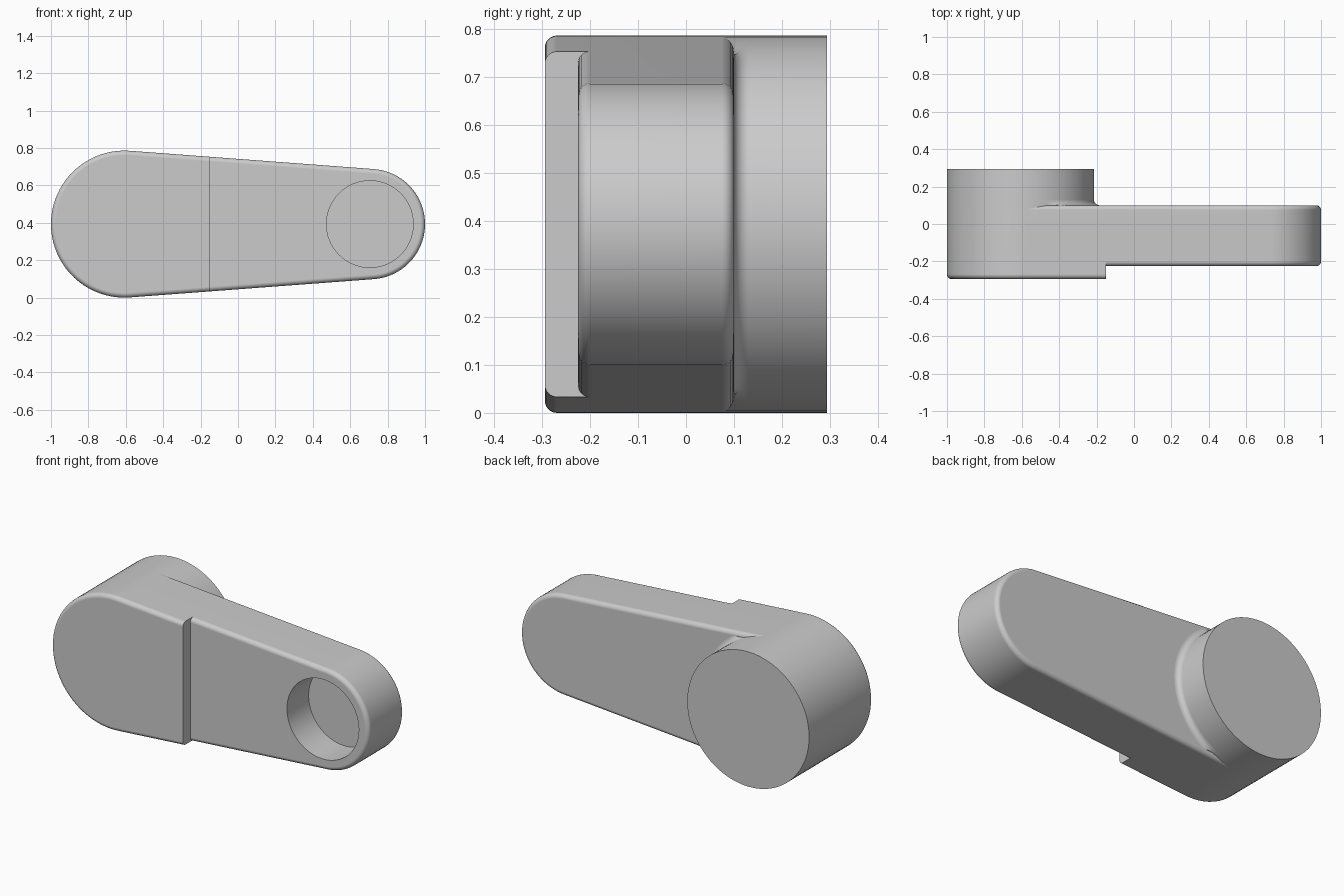
import bpy, bmesh
from math import acos, cos, sin, pi, radians
from mathutils import Vector

cube = bpy.data.objects.get("Cube")
if cube:
    bpy.data.objects.remove(cube)

# Main dimensions: a big round end and a small round end joined by tangents
BIG_X, BIG_R = -0.607, 0.393
TIP_X, TIP_R = 0.705, 0.295
MID_Z = 0.393
BACK, ARM_FRONT, ARM_BACK = 0.294, -0.225, 0.1
STEP_X = -0.15
ROUND, FILLET = 0.025, 0.03
TANGENT = acos((BIG_R - TIP_R) / (TIP_X - BIG_X))
ARC, STEPS = 40, 6

grey = bpy.data.materials.new("plain grey")
grey.use_nodes = True
grey.diffuse_color = (0.6, 0.6, 0.6, 1)
grey.node_tree.nodes["Principled BSDF"].inputs["Base Color"].default_value = (0.6, 0.6, 0.6, 1)


def arc(cx, radius, start, end, y):
    """Points on an arc facing the front; radius is a function of angle."""
    angles = [start + (end - start) * i / ARC for i in range(ARC + 1)]
    return [Vector((cx + radius(a) * cos(a), y, MID_Z + radius(a) * sin(a))) for a in angles]


def teardrop(y, inset):
    return (arc(BIG_X, lambda a: BIG_R - inset, TANGENT, 2 * pi - TANGENT, y)
            + arc(TIP_X, lambda a: TIP_R - inset, -TANGENT, TANGENT, y))


def boss_ring(y, flare):
    # The flare stays within the rounded back edge of the arm
    def flared(a):
        limit = (BIG_R - ROUND) / cos(TANGENT - abs(a))
        return min(BIG_R + flare, max(BIG_R, limit))
    left = arc(BIG_X, lambda a: BIG_R, TANGENT, 2 * pi - TANGENT, y)
    return left + arc(BIG_X, flared, -TANGENT, TANGENT, y)[1:-1]


def rounded_edge(y, direction):
    """Levels (y, inset) of a quarter round starting on the flat face at y."""
    turns = [pi / 2 * i / STEPS for i in range(STEPS + 1)]
    return [(y + direction * ROUND * (1 - cos(t)), ROUND * (1 - sin(t))) for t in turns]


def loft(rings):
    bm = bmesh.new()
    loops = [[bm.verts.new(p) for p in ring] for ring in rings]
    n = len(loops[0])
    for a, b in zip(loops, loops[1:]):
        for i in range(n):
            bm.faces.new((a[i], a[(i + 1) % n], b[(i + 1) % n], b[i]))
    bm.faces.new(loops[0])
    bm.faces.new(loops[-1])
    bmesh.ops.recalc_face_normals(bm, faces=bm.faces)
    return bm


def make_object(name, bm):
    mesh = bpy.data.meshes.new(name)
    bm.to_mesh(mesh)
    bm.free()
    mesh.materials.append(grey)
    obj = bpy.data.objects.new(name, mesh)
    bpy.context.collection.objects.link(obj)
    return obj


def activate(obj):
    bpy.ops.object.select_all(action='DESELECT')
    obj.select_set(True)
    bpy.context.view_layer.objects.active = obj


def finish(obj):
    activate(obj)
    bpy.ops.object.shade_smooth_by_angle(angle=radians(35))
    weighted = obj.modifiers.new("flat_face_normals", 'WEIGHTED_NORMAL')
    weighted.keep_sharp = True


# Arm with both edges rounded
levels = rounded_edge(ARM_FRONT, 1) + rounded_edge(ARM_BACK, -1)[::-1]
arm = make_object("arm", loft([teardrop(y, d) for y, d in levels]))

# Blind round socket in the tip
DEPTH = 0.2
bm = bmesh.new()
bmesh.ops.create_cone(bm, cap_ends=True, segments=64, radius1=0.232, radius2=0.232, depth=2 * DEPTH)
cutter = make_object("socket_cutter", bm)
cutter.rotation_euler.x = pi / 2
cutter.location = (TIP_X, ARM_FRONT, MID_Z)
cutter.hide_render = True
cut = arm.modifiers.new("socket", 'BOOLEAN')
cut.object = cutter
cut.operation = 'DIFFERENCE'
cut.solver = 'EXACT'
activate(arm)
bpy.ops.object.modifier_apply(modifier=cut.name)
bpy.data.objects.remove(cutter)
finish(arm)

# Raised front plate over the big end, cut straight at the step
levels = rounded_edge(-BACK, 1) + [(ARM_FRONT + ROUND, 0)]
bm = loft([teardrop(y, d) for y, d in levels])
sliced = bmesh.ops.bisect_plane(bm, geom=bm.verts[:] + bm.edges[:] + bm.faces[:],
                                plane_co=(STEP_X, 0, 0), plane_no=(1, 0, 0), clear_outer=True)
rim = [e for e in sliced["geom_cut"] if isinstance(e, bmesh.types.BMEdge)]
bmesh.ops.holes_fill(bm, edges=rim)
bmesh.ops.recalc_face_normals(bm, faces=bm.faces)
finish(make_object("front_plate", bm))

# Round boss on the back, with a fillet where it meets the arm
rings = [boss_ring(ARM_BACK - ROUND, 0)]
for i in range(STEPS + 1):
    t = pi / 2 * i / STEPS
    rings.append(boss_ring(ARM_BACK + FILLET * (1 - cos(t)), FILLET * (1 - sin(t))))
rings.append(boss_ring(BACK, 0))
finish(make_object("back_boss", loft(rings)))
